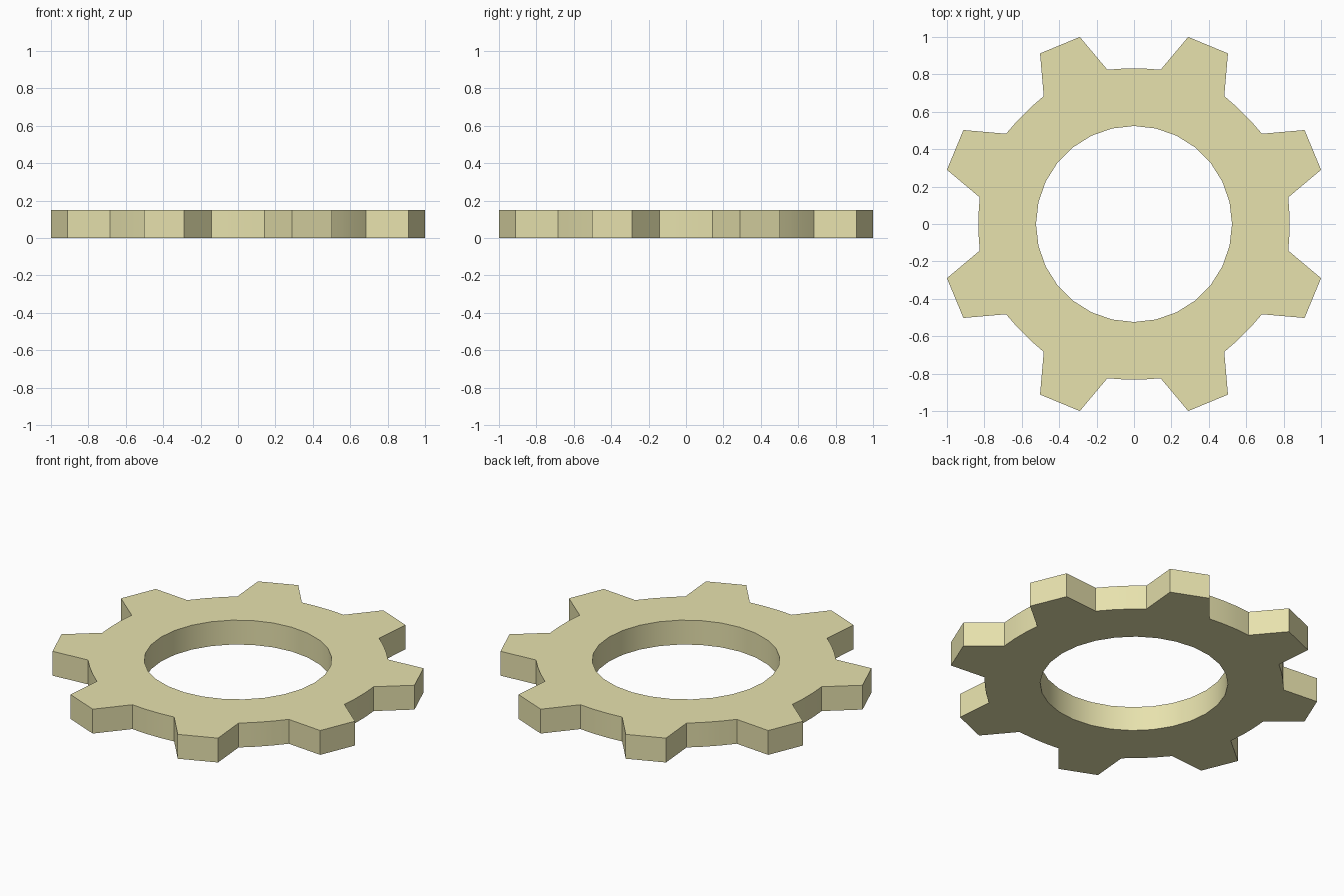
import bpy, bmesh
from math import sin, cos, radians

if "Cube" in bpy.data.objects:
    bpy.data.objects.remove(bpy.data.objects["Cube"])

TEETH, THICKNESS = 8, 0.15
HOLE_SIDES, HOLE_R = 28, 0.524


def polar(r, deg):
    return (r * cos(radians(deg)), r * sin(radians(deg)), 0)


def add_loop(bm, points):
    vs = [bm.verts.new(p) for p in points]
    return [bm.edges.new((vs[i], vs[(i + 1) % len(vs)])) for i in range(len(vs))]


# Outline: one tapered tooth and the shallow valley after it, repeated
step = 360 / TEETH
tooth = [(0.837, -12.7), (1.0413, -6.35), (1.0413, 6.35), (0.837, 12.7),
         (0.833, 19.2), (0.833, 25.8)]
outline = [polar(r, step * (k + 0.5) + a) for k in range(TEETH) for r, a in tooth]
hole = [polar(HOLE_R, 90 + 360 * i / HOLE_SIDES) for i in range(HOLE_SIDES)]

# Fill the ring and extrude it to a plate
bm = bmesh.new()
edges = add_loop(bm, outline) + add_loop(bm, hole)
bmesh.ops.triangle_fill(bm, edges=edges, use_beauty=True, normal=(0, 0, 1))
ext = bmesh.ops.extrude_face_region(bm, geom=bm.faces[:], use_keep_orig=True)
top = [v for v in ext["geom"] if isinstance(v, bmesh.types.BMVert)]
bmesh.ops.translate(bm, verts=top, vec=(0, 0, THICKNESS))
bmesh.ops.recalc_face_normals(bm, faces=bm.faces[:])

mesh = bpy.data.meshes.new("gear_ring")
bm.to_mesh(mesh)
bm.free()
gear = bpy.data.objects.new("gear_ring", mesh)
bpy.context.collection.objects.link(gear)

# Pale brass colour
brass = bpy.data.materials.new("pale_brass")
brass.diffuse_color = (0.8, 0.76, 0.42, 1)
brass.use_nodes = True
brass.node_tree.nodes["Principled BSDF"].inputs["Base Color"].default_value = brass.diffuse_color
mesh.materials.append(brass)

# Smooth the hole and valleys, keep the tooth edges sharp
bpy.context.view_layer.objects.active = gear
gear.select_set(True)
bpy.ops.object.shade_smooth_by_angle(angle=radians(20))
